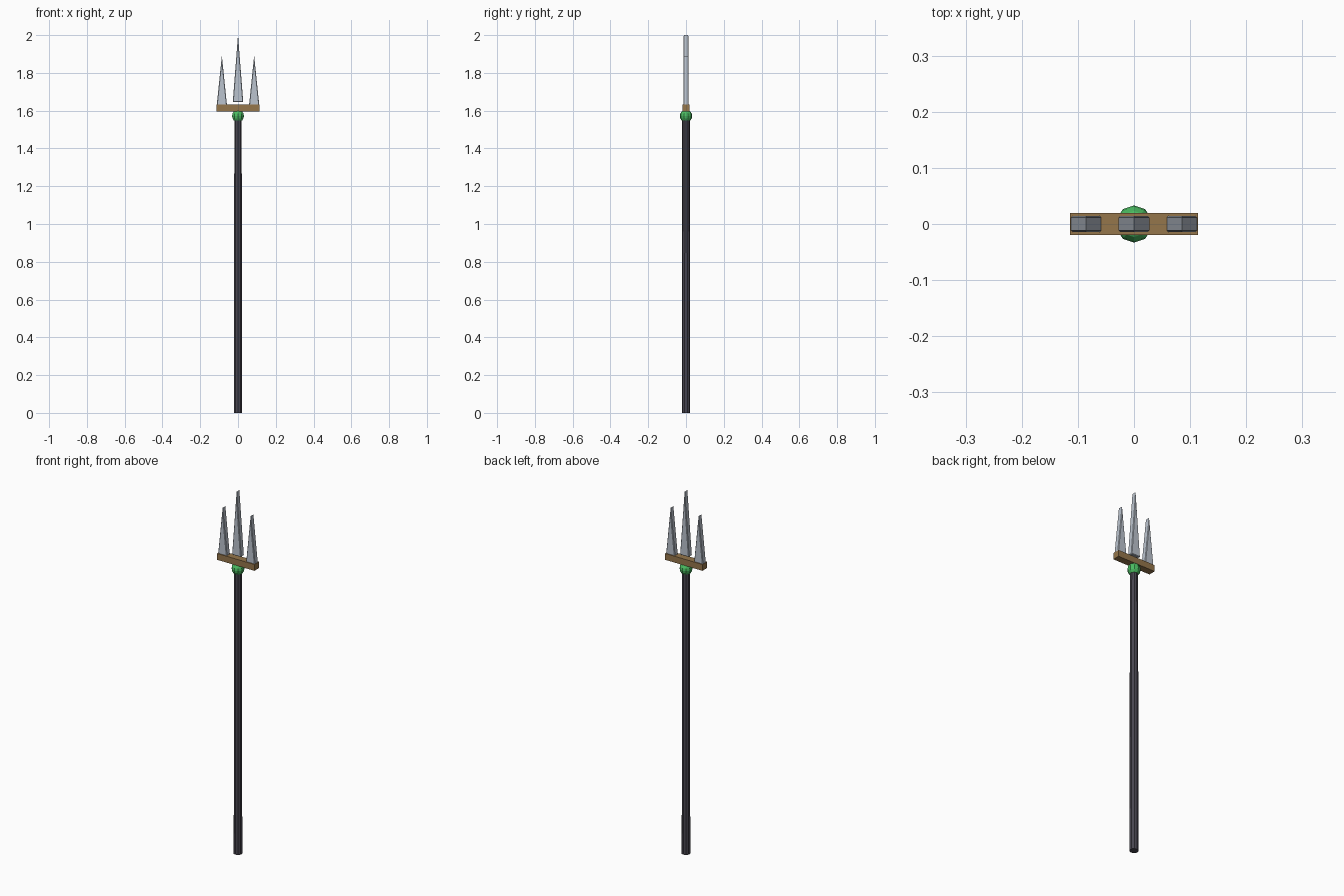
import bpy, bmesh, math
from mathutils import Matrix

if "Cube" in bpy.data.objects:
    bpy.data.objects.remove(bpy.data.objects["Cube"])


def material(name, rgb):
    m = bpy.data.materials.new(name)
    m.diffuse_color = (*rgb, 1)
    m.use_nodes = True
    m.node_tree.nodes["Principled BSDF"].inputs["Base Color"].default_value = m.diffuse_color
    return m


def add(name, bm, mat):
    bmesh.ops.recalc_face_normals(bm, faces=bm.faces)
    me = bpy.data.meshes.new(name)
    bm.to_mesh(me)
    bm.free()
    ob = bpy.data.objects.new(name, me)
    ob.data.materials.append(mat)
    bpy.context.collection.objects.link(ob)
    return ob


dark = material("dark_shaft", (0.065, 0.06, 0.08))
brass = material("brown_bar", (0.30, 0.18, 0.07))
green = material("green_gem", (0.07, 0.50, 0.12))
steel = material("pale_steel", (0.50, 0.55, 0.62))

# Shaft: slightly tapered pole
bm = bmesh.new()
bmesh.ops.create_cone(bm, cap_ends=True, segments=10, radius1=0.0225, radius2=0.0205,
                      depth=1.56, matrix=Matrix.Translation((0, 0, 0.78)))
add("shaft", bm, dark)

# Gem between shaft and crossbar
bm = bmesh.new()
bmesh.ops.create_uvsphere(bm, u_segments=10, v_segments=8, radius=0.033)
bmesh.ops.translate(bm, verts=bm.verts, vec=(0, 0, 1.572))
add("gem", bm, green)

# Crossbar
bm = bmesh.new()
bmesh.ops.create_cube(bm, size=1)
bmesh.ops.scale(bm, verts=bm.verts, vec=(0.228, 0.039, 0.035))
bmesh.ops.translate(bm, verts=bm.verts, vec=(0, 0, 1.614))
add("crossbar", bm, brass)


# Tines: triangular blades with softened edges
def tine(name, x, z0, z1, w=0.0275, t=0.0145, bevel=0.003):
    bm = bmesh.new()
    tip = z1 + bevel
    front = bm.faces.new([bm.verts.new((x + dx, -t, z))
                          for dx, z in ((-w, z0), (w, z0), (0, tip))])
    ext = bmesh.ops.extrude_face_region(bm, geom=[front], use_keep_orig=True)
    moved = [v for v in ext["geom"] if isinstance(v, bmesh.types.BMVert)]
    bmesh.ops.translate(bm, verts=moved, vec=(0, 2 * t, 0))
    ob = add(name, bm, steel)
    mod = ob.modifiers.new("soft_edges", 'BEVEL')
    mod.width = bevel
    mod.segments = 1
    mod.limit_method = 'NONE'
    mod.use_clamp_overlap = True


tine("middle_tine", 0, 1.646, 2.0)
tine("left_tine", -0.0855, 1.625, 1.888)
tine("right_tine", 0.0855, 1.625, 1.888)
